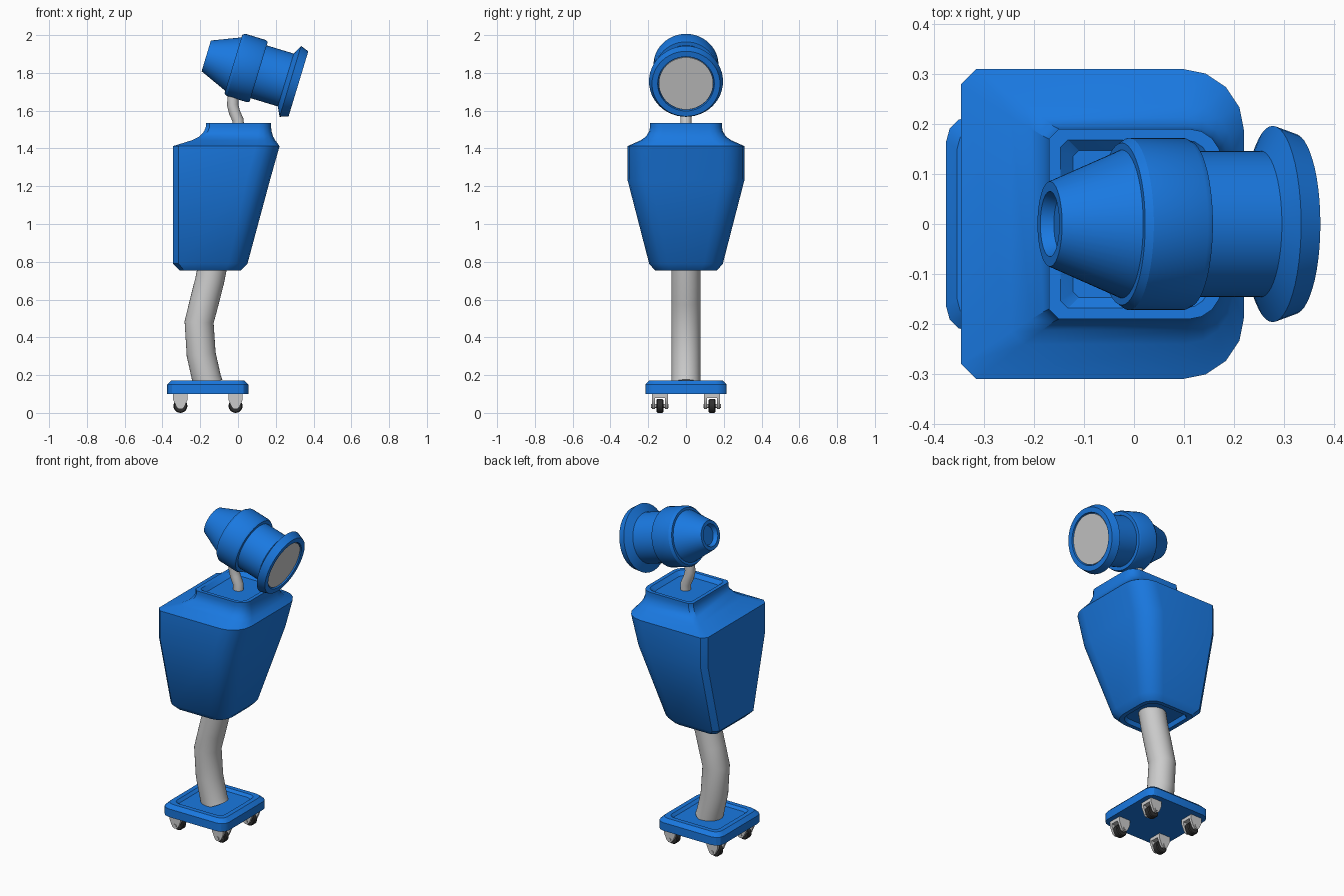
import bpy, bmesh
from math import sin, cos, pi
from mathutils import Vector

if "Cube" in bpy.data.objects:
    bpy.data.objects.remove(bpy.data.objects["Cube"])


def material(name, color):
    m = bpy.data.materials.new(name)
    m.diffuse_color = color
    m.use_nodes = True
    m.node_tree.nodes["Principled BSDF"].inputs["Base Color"].default_value = m.diffuse_color
    return m


BLUE = material("blue_paint", (0.01, 0.19, 0.75, 1))
RUBBER = material("dark_rubber", (0.03, 0.03, 0.03, 1))


def loft(name, rings, mat=None, angle=30):
    """Skin a stack of equal-length point rings and cap both ends."""
    bm = bmesh.new()
    vs = [[bm.verts.new(p) for p in ring] for ring in rings]
    n = len(vs[0])
    for a, b in zip(vs, vs[1:]):
        for i in range(n):
            bm.faces.new((a[i], a[(i + 1) % n], b[(i + 1) % n], b[i]))
    bm.faces.new(vs[0])
    bm.faces.new(vs[-1])
    bmesh.ops.recalc_face_normals(bm, faces=bm.faces)
    me = bpy.data.meshes.new(name)
    bm.to_mesh(me)
    bm.free()
    ob = bpy.data.objects.new(name, me)
    bpy.context.collection.objects.link(ob)
    if mat:
        me.materials.append(mat)
    bpy.ops.object.select_all(action='DESELECT')
    ob.select_set(True)
    bpy.context.view_layer.objects.active = ob
    bpy.ops.object.shade_smooth_by_angle(angle=angle * pi / 180)
    return ob


def circle(center, axis, r, n):
    """Circle about an axis lying in the xz plane."""
    side = Vector((0, 1, 0))
    up = axis.normalized().cross(side)
    return [center + side * r * cos(2 * pi * i / n) + up * r * sin(2 * pi * i / n)
            for i in range(n)]


def tube(name, path, r, n=32):
    pts = [Vector((x, 0, z)) for x, z in path]
    rings = [circle(p, pts[min(i + 1, len(pts) - 1)] - pts[max(i - 1, 0)], r, n)
             for i, p in enumerate(pts)]
    return loft(name, rings, angle=40)


def section(x0, x1, hy, z, back, front, seg=4):
    """Horizontal outline: chamfered or rounded back corners, rounded front."""
    half = [(x1 - front + front * cos(a), hy - front + front * sin(a))
            for a in (pi / 2 * i / seg for i in range(seg + 1))]
    half += [(x0 + back, hy), (x0, hy - back)]
    return [(x, y, z) for x, y in half] + [(x, -y, z) for x, y in reversed(half)]


# Base plate with a stepped recess on top
def base_ring(inset, z, r):
    h = 0.215 - inset
    corners = [(1, 1, 0), (-1, 1, 1), (-1, -1, 2), (1, -1, 3)]
    return [(-0.16 + sx * (h - r) + r * cos(a), sy * (h - r) + r * sin(a), z)
            for sx, sy, k in corners
            for a in (pi / 2 * (k + i / 3) for i in range(4))]


loft("base_plate", [base_ring(*v) for v in (
    (0, 0.10, 0.05), (0, 0.15, 0.05), (0.022, 0.172, 0.042),
    (0.05, 0.172, 0.035), (0.065, 0.157, 0.03))], BLUE)

# Casters: rubber wheel, axle and tapered fork under each corner
for x, xn in ((-0.305, "back"), (-0.013, "front")):
    for y, yn in ((-0.138, "right"), (0.138, "left")):
        tag = f"{xn}_{yn}"

        def disc(name, r, w, mat=None, bevel=0.0):
            steps = [(-w, r - bevel), (-w + bevel, r), (w - bevel, r), (w, r - bevel)]
            if not bevel:
                steps = [(-w, r), (w, r)]
            loft(name, [[(x + rr * cos(2 * pi * i / 24), y + d, 0.037 + rr * sin(2 * pi * i / 24))
                         for i in range(24)] for d, rr in steps], mat)

        disc("wheel_" + tag, 0.037, 0.018, RUBBER, 0.005)
        disc("axle_" + tag, 0.01, 0.046)
        outline = [(-0.038, 0.102), (0.038, 0.102), (0.038, 0.07), (0.02, 0.03),
                   (0.008, 0.02), (-0.008, 0.02), (-0.02, 0.03), (-0.038, 0.07)]
        for s in (-1, 1):
            loft(f"fork_{tag}_{'outer' if s * y > 0 else 'inner'}",
                 [[(x + px, y + s * d, z) for px, z in outline] for d in (0.026, 0.042)])
        loft("fork_top_" + tag,
             [[(x + sx * 0.038, y + sy * 0.042, z)
               for sx, sy in ((1, 1), (-1, 1), (-1, -1), (1, -1))] for z in (0.08, 0.102)])

# Bent leg column
tube("leg_column", [(-0.155, 0.15), (-0.166, 0.18), (-0.195, 0.31), (-0.206, 0.48),
                    (-0.178, 0.59), (-0.15, 0.70), (-0.13, 0.80)], 0.077)

# Torso: recessed bottom, tapered body, concave shoulders, recessed collar
loft("torso", [section(*v) for v in (
    (-0.275, -0.02, 0.13, 0.78, 0.02, 0.06),
    (-0.285, -0.01, 0.14, 0.755, 0.022, 0.07),
    (-0.31, 0.015, 0.165, 0.755, 0.025, 0.085),
    (-0.345, 0.05, 0.195, 0.79, 0.03, 0.10),
    (-0.345, 0.17, 0.31, 1.235, 0.03, 0.125),
    (-0.345, 0.22, 0.31, 1.412, 0.03, 0.125),
    (-0.245, 0.197, 0.24, 1.443, 0.025, 0.095),
    (-0.205, 0.186, 0.212, 1.463, 0.022, 0.08),
    (-0.18, 0.178, 0.195, 1.49, 0.02, 0.07),
    (-0.17, 0.175, 0.19, 1.515, 0.02, 0.065),
    (-0.17, 0.175, 0.19, 1.535, 0.02, 0.065),
    (-0.147, 0.152, 0.168, 1.535, 0.015, 0.05),
    (-0.122, 0.127, 0.147, 1.513, 0.012, 0.04))], BLUE)

# Thin bent neck
tube("neck_pipe", [(0.003, 1.50), (0.0, 1.55), (-0.018, 1.59), (-0.028, 1.63),
                   (-0.026, 1.67), (-0.015, 1.72)], 0.03, 24)

# Head: turned profile (distance along axis, radius), tilted forward
AXIS = Vector((0.957, 0, -0.29)).normalized()
FRONT = Vector((0.32, 0, 1.742))


def turned(name, profile, mat=None):
    loft(name, [circle(FRONT + AXIS * t, AXIS, r, 48) for t, r in profile], mat)


turned("head_housing", (
    (-0.485, 0.055), (-0.51, 0.065), (-0.51, 0.085), (-0.36, 0.148), (-0.36, 0.162),
    (-0.345, 0.172), (-0.232, 0.172), (-0.22, 0.166), (-0.22, 0.146), (-0.07, 0.146),
    (-0.045, 0.196), (0, 0.18), (0, 0.15), (-0.015, 0.147)), BLUE)
turned("face_lens", ((-0.02, 0.144), (-0.006, 0.144)))
